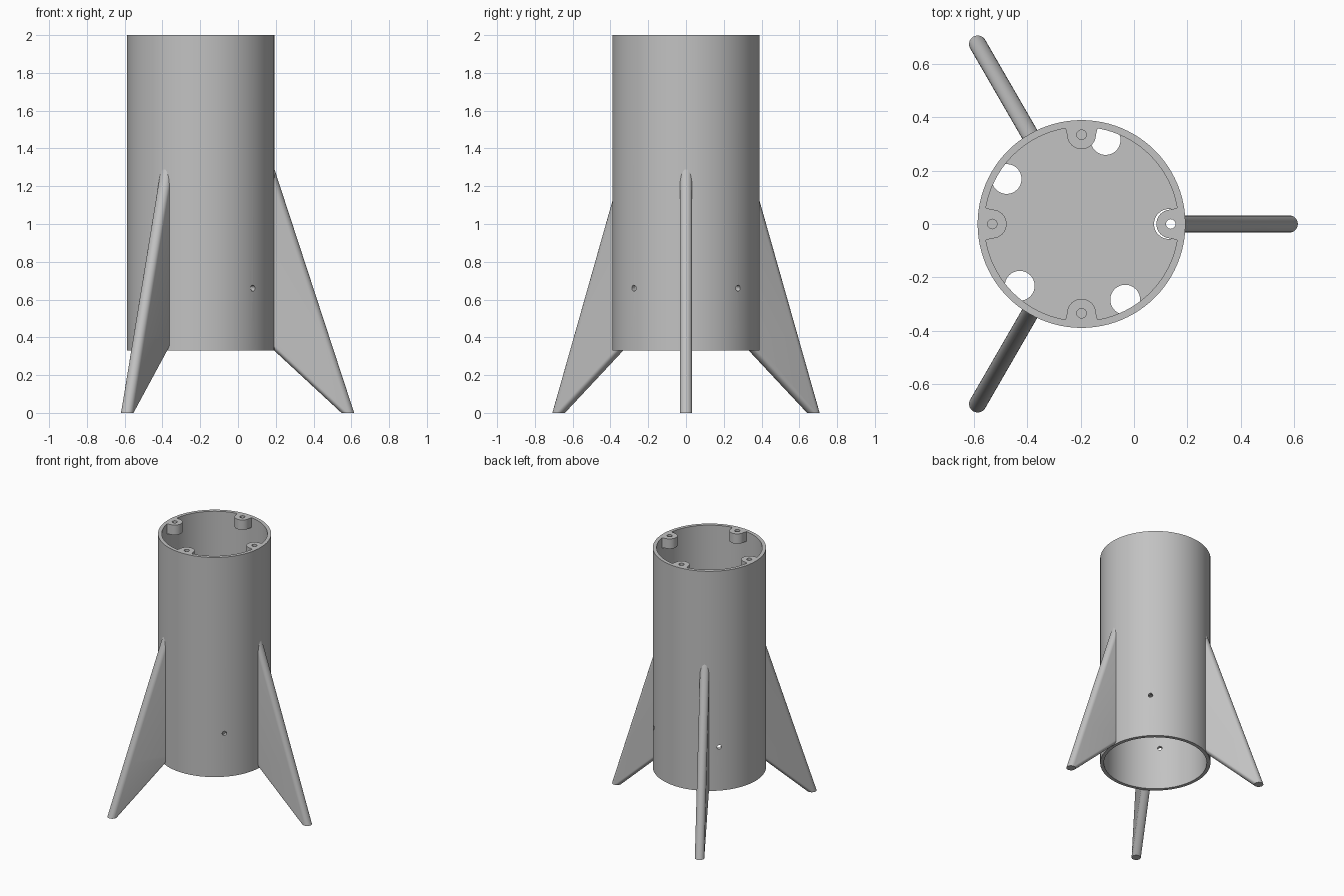
import bpy, bmesh
from math import sin, cos, pi, radians
from mathutils import Matrix, Vector

if "Cube" in bpy.data.objects:
    bpy.data.objects.remove(bpy.data.objects["Cube"])

AXIS = Vector((-0.197, 0, 0))      # centre line of the tube
R_OUT, R_IN = 0.39, 0.364
Z_LOW, Z_TOP = 0.33, 2.0
SEG = 96

grey = bpy.data.materials.new("plain grey")
grey.use_nodes = True
grey.diffuse_color = (0.54, 0.54, 0.54, 1)
grey.node_tree.nodes["Principled BSDF"].inputs["Base Color"].default_value = (0.54, 0.54, 0.54, 1)


def turned(angle):
    """Frame on the tube axis with x pointing outwards at the angle."""
    return Matrix.Translation(AXIS) @ Matrix.Rotation(radians(angle), 4, 'Z')


def make_object(name, bm):
    bmesh.ops.recalc_face_normals(bm, faces=bm.faces)
    mesh = bpy.data.meshes.new(name)
    bm.to_mesh(mesh)
    bm.free()
    mesh.materials.append(grey)
    obj = bpy.data.objects.new(name, mesh)
    bpy.context.collection.objects.link(obj)
    return obj


def loft(name, rings, matrix, closed=False):
    """Skin a list of equal rings; cap the ends, or join last to first."""
    bm = bmesh.new()
    loops = [[bm.verts.new(matrix @ Vector(p)) for p in ring] for ring in rings]
    pairs = list(zip(loops, loops[1:]))
    if closed:
        pairs.append((loops[-1], loops[0]))
    else:
        bm.faces.new(loops[0])
        bm.faces.new(loops[-1])
    for low, high in pairs:
        for i in range(len(low)):
            j = (i + 1) % len(low)
            bm.faces.new((low[i], low[j], high[j], high[i]))
    return make_object(name, bm)


def circle(r, z, n=SEG):
    return [(r * cos(2 * pi * i / n), r * sin(2 * pi * i / n), z) for i in range(n)]


def cylinder(name, r, z0, z1, matrix, n=SEG):
    return loft(name, [circle(r, z0, n), circle(r, z1, n)], matrix)


def activate(obj):
    bpy.ops.object.select_all(action='DESELECT')
    obj.select_set(True)
    bpy.context.view_layer.objects.active = obj


def carve(obj, cutter, operation='DIFFERENCE'):
    cutter.hide_render = True
    mod = obj.modifiers.new("carve", 'BOOLEAN')
    mod.operation, mod.object, mod.solver = operation, cutter, 'EXACT'
    activate(obj)
    bpy.ops.object.modifier_apply(modifier=mod.name)
    bpy.data.objects.remove(cutter)


def stadium(a, b, h, z, n=14):
    """Slot outline from x=a to x=b with round ends and half width h."""
    arc = [-pi / 2 + pi * i / n for i in range(n + 1)]
    return ([(b - h + h * cos(t), h * sin(t), z) for t in arc]
            + [(a + h - h * cos(t), -h * sin(t), z) for t in arc])


parts = []

# Open tube with four screw holes in its wall
tube = loft("body_tube", [circle(R_OUT, Z_LOW), circle(R_OUT, Z_TOP),
                          circle(R_IN, Z_TOP), circle(R_IN, Z_LOW)],
            Matrix.Translation(AXIS), closed=True)
for angle in (45, 135, 225, 315):
    frame = turned(angle) @ Matrix.Translation((0, 0, 0.66)) @ Matrix.Rotation(pi / 2, 4, 'Y')
    carve(tube, cylinder("hole_cutter", 0.016, 0.3, 0.45, frame, 24))
parts.append(tube)

# Inner bulkhead with round passages along its edge
bulkhead = cylinder("inner_bulkhead", 0.37, 0.95, 1.0, Matrix.Translation(AXIS))
for angle in (0, 74, 149, 225, 300):
    frame = turned(angle) @ Matrix.Translation((0.328, 0, 0))
    carve(bulkhead, cylinder("passage_cutter", 0.056, 0.9, 1.1, frame, 40))
parts.append(bulkhead)

# Four screw bosses inside the top rim
for k, side in enumerate(("left", "back", "right", "front")):
    frame = turned(90 * k)
    arc = [pi / 2 + pi * i / 20 for i in range(21)]
    outline = [(0.4, -0.068), (0.4, 0.068), (0.358, 0.06)]
    outline += [(0.335 + 0.054 * cos(t), 0.054 * sin(t)) for t in arc]
    outline.append((0.358, -0.06))
    boss = loft(f"{side}_screw_boss",
                [[(x, y, z) for x, y in outline] for z in (Z_TOP - 0.075, Z_TOP)], frame)
    carve(boss, cylinder("rim_trim", 0.368, 1.8, 2.2, Matrix.Translation(AXIS)), 'INTERSECT')
    carve(boss, cylinder("screw_cutter", 0.018, 1.8, 2.2,
                         frame @ Matrix.Translation((0.335, 0, 0)), 24))
    parts.append(boss)

# Three swept fins with rounded edges, trimmed where they enter the tube wall
for angle, side in ((0, "left"), (120, "back_right"), (240, "front_right")):
    h = 0.0325
    fin = loft(f"{side}_fin", [stadium(0.745, 0.812, h, 0),
                               stadium(0.313, 0.681, h, 0.4),
                               stadium(0.28, 0.354, h, 1.4)], turned(angle))
    carve(fin, cylinder("fin_trim", 0.377, -0.2, 2.2, Matrix.Translation(AXIS)))
    parts.append(fin)

for obj in parts:
    activate(obj)
    bpy.ops.object.shade_smooth_by_angle(angle=radians(30))
